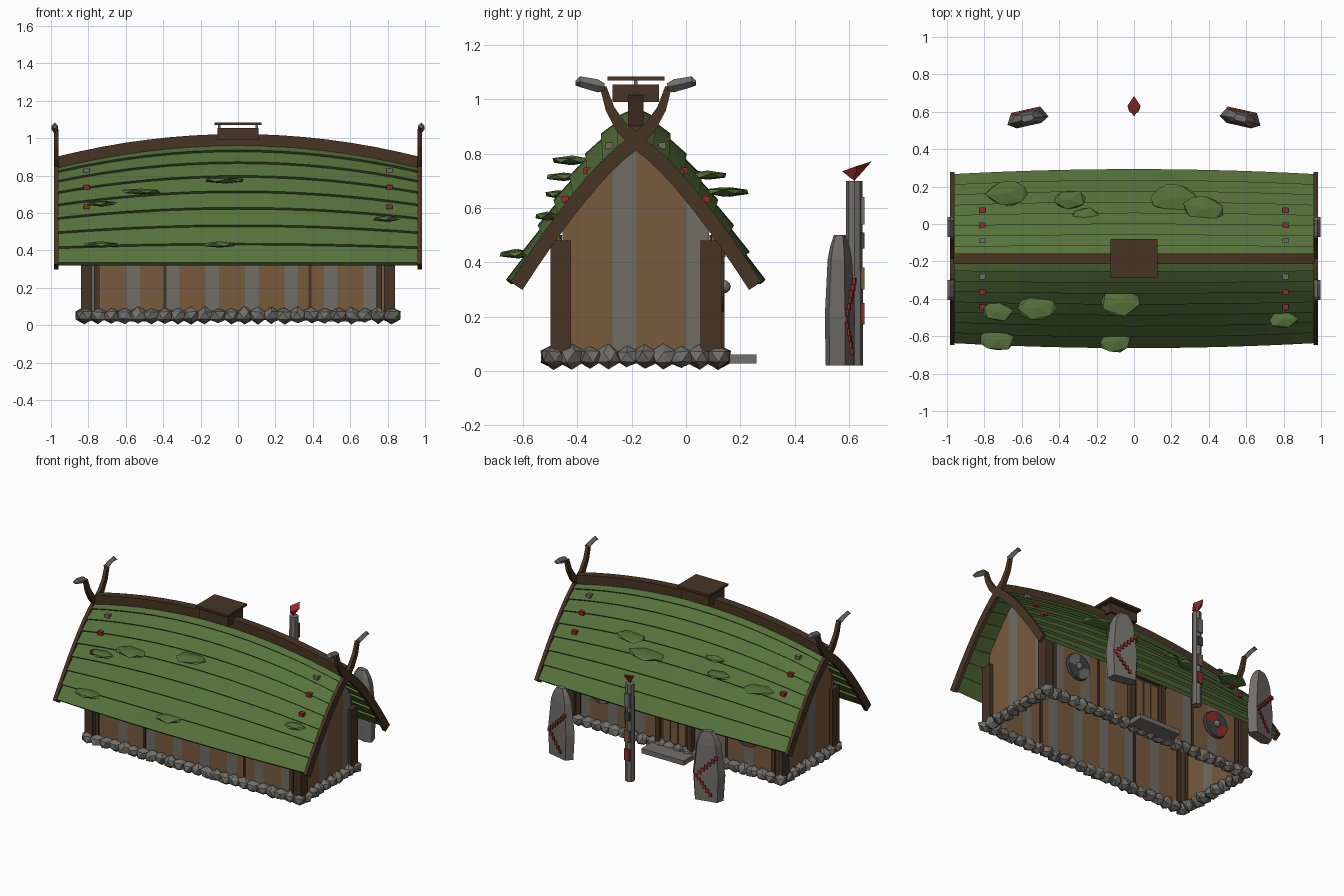
import bpy, bmesh, math, random
from mathutils import Matrix, Vector

random.seed(4)
if "Cube" in bpy.data.objects:
    bpy.data.objects.remove(bpy.data.objects["Cube"])


def material(name, *rgb):
    m = bpy.data.materials.new(name)
    m.use_nodes = True
    m.diffuse_color = (*rgb, 1)
    m.node_tree.nodes["Principled BSDF"].inputs["Base Color"].default_value = (*rgb, 1)
    return m


GREEN = material("turf green", .095, .17, .045)
BROWN = material("plank brown", .19, .10, .047)
DARK = material("timber dark brown", .065, .035, .018)
ASH = material("weathered plank grey", .165, .15, .13)
STONE = material("stone grey", .165, .157, .145)
IRON = material("iron grey", .05, .053, .056)
RED = material("paint red", .28, .025, .02)

MID = -.185          # y of the ridge line
HALF = .44           # horizontal run of one roof slope
EAVE = .325
END = .965           # half length of the roof


def finish(name, bm, *mats):
    bmesh.ops.recalc_face_normals(bm, faces=bm.faces)
    me = bpy.data.meshes.new(name)
    bm.to_mesh(me)
    bm.free()
    ob = bpy.data.objects.new(name, me)
    bpy.context.collection.objects.link(ob)
    for m in mats:
        me.materials.append(m)
    return ob


def box(name, x, y, z, mat):
    """Box from three (low, high) ranges."""
    bm = bmesh.new()
    bmesh.ops.create_cube(bm, size=1)
    for v in bm.verts:
        v.co = [a + (b - a) * (c + .5) for (a, b), c in zip((x, y, z), v.co)]
    return finish(name, bm, mat)


def loft(name, sections, mat):
    """Skin closed rings of points and cap both ends."""
    bm = bmesh.new()
    rings = [[bm.verts.new(p) for p in s] for s in sections]
    n = len(rings[0])
    for a, b in zip(rings, rings[1:]):
        for i in range(n):
            j = (i + 1) % n
            bm.faces.new((a[i], a[j], b[j], b[i]))
    bm.faces.new(rings[0])
    bm.faces.new(rings[-1])
    return finish(name, bm, mat)


def add_rock(bm, center, scale, rough):
    vs = bmesh.ops.create_icosphere(bm, subdivisions=1, radius=1)["verts"]
    turn = Matrix.Rotation(random.uniform(0, 6), 3, 'Z')
    for v in vs:
        p = turn @ v.co * random.uniform(1 - rough, 1 + rough)
        v.co = [c + s * q for c, s, q in zip(center, scale, p)]


def ridge(x):
    return .85 + .12 * (1 - (x / END) ** 2)


def roof(x, d, side, lift=0):
    """Point on the curved roof at run d from the ridge."""
    bulge = 1 + .06 * (1 - (x / END) ** 2)
    z = EAVE + (ridge(x) - EAVE) * (1 - (d / HALF) ** 1.3)
    return Vector((x, MID + side * (d * bulge + lift * .75), z + lift * .65))


# Roof: overlapping rows of turf on both slopes
ROWS, STEPS = 8, 16
xs = [END * (2 * i / STEPS - 1) for i in range(STEPS + 1)]
for side in (-1, 1):
    for r in range(ROWS):
        d0, d1 = HALF * r / ROWS, HALF * (r + 1) / ROWS
        loft(f"roof_row_{r}", [[roof(x, d0, side), roof(x, d1, side, .016),
             roof(x, d1, side, -.008), roof(x, d0, side, -.02)] for x in xs], GREEN)
    # Pegs near the gables
    for x in (-.81, .81):
        for d, mat in ((.085, ASH), (.165, RED), (.245, RED)):
            p = roof(x, d, side, .014)
            box("roof_peg", *[(c - h, c + h) for c, h in zip(p, (.017, .014, .012))], mat)

# Ridge beam
loft("ridge_beam", [[(x, MID + w, ridge(x) + h) for w, h in
     ((-.028, -.01), (-.028, .052), (.028, .052), (.028, -.01))] for x in xs], DARK)

# Moss clumps
bm = bmesh.new()
for x, y, z, r in ((-.73, -.47, .65, .09), (-.52, -.45, .715, .11), (-.07, -.42, .775, .12),
                   (.8, -.51, .57, .085), (-.73, -.62, .43, .105), (-.1, -.63, .43, .1),
                   (-.68, .16, .66, .12), (-.35, .13, .66, .095), (-.26, .04, .72, .09),
                   (.21, .14, .66, .14), (.37, .08, .72, .12)):
    add_rock(bm, (x, y, z), (r, r * .62, .017), .12)
finish("moss_clumps", bm, GREEN)

# Gable boards crossing into horns with pale tips
for end in (-1, 1):
    for side in (-1, 1):
        path = [roof(END, HALF * k / 8, 1) for k in range(8, 0, -1)]
        path = [(p.y - MID, p.z - .012) for p in path]
        path += [(-.005, .85), (-.055, .9), (-.095, .965), (-.12, 1.045)]
        rings = []
        for i, (d, z) in enumerate(path):
            a, b = path[max(i - 1, 0)], path[min(i + 1, len(path) - 1)]
            t = Vector((b[0] - a[0], b[1] - a[1])).normalized()
            w = .027 if i < 9 else .027 - .005 * (i - 8)
            rings.append([(end * (.972 + e), MID + side * (d + f * w * t.y), z - f * w * t.x)
                          for e, f in ((-.012, -1), (.012, -1), (.012, 1), (-.012, 1))])
        loft("gable_board", rings, DARK)
        tip = ((-.115, 1.045, .014), (-.14, 1.05, .024), (-.205, 1.065, .02), (-.222, 1.06, .008))
        loft("horn_tip", [[(end * (.98 + e * .018), MID + side * d, z + f * h) for e, f in
             ((-1, 0), (0, 1), (1, 0), (0, -1))] for d, z, h in tip], STONE)

# Smoke vent: open frame with a raised lid
for s in (-1, 1):
    box("vent_side", sorted((s * .11, s * .095)), (-.27, -.1), (.99, 1.055), DARK)
    y = MID + s * .0775
    box("vent_end", (-.11, .11), (y - .0075, y + .0075), (.99, 1.055), DARK)
    box("vent_lid_post", (s * .1 - .006, s * .1 + .006), (MID - .006, MID + .006), (1.04, 1.072), ASH)
box("vent_lid", (-.125, .125), (-.29, -.08), (1.069, 1.084), DARK)


# Plank walls: strips coloured by position
def wall(name, edges, point, top, is_grey):
    bm = bmesh.new()
    for a, b in zip(edges, edges[1:]):
        f = bm.faces.new([bm.verts.new(point(u, z)) for u, z in
                          ((a, .06), (b, .06), (b, top(b)), (a, top(a)))])
        f.material_index = int(is_grey((a + b) / 2))
    bmesh.ops.remove_doubles(bm, verts=bm.verts, dist=.0005)
    ob = finish(name, bm, BROWN, ASH)
    ob.modifiers.new("thickness", 'SOLIDIFY').thickness = .012
    ob.modifiers["thickness"].offset = 0


pale = [-.77 + .211 * k for k in range(8)]
edges = sorted([-.81, .81] + [p + h for p in pale for h in (-.036, .036)])
for side in (-1, 1):
    y = MID + side * .285
    wall("long_wall", edges, lambda u, z: (u, y, z), lambda u: .52,
         lambda u: any(abs(u - p) < .036 for p in pale))
    for x in (-.39, .385):
        box("wall_post", (x - .008, x + .008), (y - .014, y + .014), (.07, .5), DARK)
    for x in (-.755, .755):
        box("inner_post", (x - .014, x + .014), (y - .018, y + .018), (.07, .48), DARK)
    for x in (-.81, .81):
        yy = MID + side * .277
        box("corner_post", (x - .03, x + .03), (yy - .038, yy + .038), (.07, .48), DARK)

edges = [-.455, -.41, -.36, -.31, -.27, -.23, MID, -.14, -.09, -.04, 0, .045, .085]
for end in (-1, 1):
    wall("gable_wall", edges, lambda u, z: (end * .81, u, z),
         lambda u: roof(.81, abs(u - MID), 1).z - .02,
         lambda u: -.27 < u < MID or u > 0)

# Foundation stones around the perimeter
bm = bmesh.new()
X, LOW, HIGH = .82, -.488, .118
spots = [(-X + 2 * X * i / 23, y) for i in range(24) for y in (LOW, HIGH)]
spots += [(x, LOW + (HIGH - LOW) * i / 9) for i in range(1, 9) for x in (-X, X)]
for x, y in spots:
    add_rock(bm, (x, y, .052), (.052, .048, .043), .15)
finish("foundation_stones", bm, STONE)

# Door, frame and step on the back wall
box("door", (-.11, .11), (.1, .122), (.07, .42), DARK)
for x in (-.06, 0, .06):
    box("door_board", (x - .025, x + .025), (.12, .128), (.09, .4), BROWN)
for s in (-1, 1):
    box("door_jamb", (s * .125 - .018, s * .125 + .018), (.095, .142), (.06, .45), DARK)
box("door_lintel", (-.16, .16), (.095, .145), (.42, .46), DARK)
box("door_step", (-.165, .165), (.13, .26), (.027, .06), STONE)

# Round shields with painted quarters
for x, paint in ((-.57, RED), (.57, ASH)):
    bm = bmesh.new()
    bmesh.ops.create_cone(bm, cap_ends=True, cap_tris=True, segments=16, radius1=.095,
                          radius2=.09, depth=.02, matrix=Matrix.Rotation(-math.pi / 2, 4, 'X'))
    for f in bm.faces:
        c = f.calc_center_median()
        f.material_index = int(c.x * c.z > 0 and c.y > .005)
    bmesh.ops.translate(bm, verts=bm.verts, vec=(x, .13, .31))
    finish("shield", bm, IRON, paint)
    bm = bmesh.new()
    bmesh.ops.create_icosphere(bm, subdivisions=2, radius=.025,
                               matrix=Matrix.Translation((x, .14, .31)))
    finish("shield_boss", bm, STONE)

# Standing stones with a red zigzag of runes
for s in (-1, 1):
    place = Matrix.Translation((s * .57, .567, 0)) @ Matrix.Rotation(-s * .22, 4, 'Z')
    outline = ((1, -.4), (.6, -1), (-.6, -1), (-1, -.3), (-.75, .9), (.75, .9))
    levels = ((.02, .1, .04), (.2, .112, .042), (.41, .085, .035), (.46, .065, .028), (.5, .035, .018))
    parts = [loft("standing_stone", [[(a * w, b * t, z) for a, b in outline]
                                     for z, w, t in levels], STONE)]
    zigzag = [(-.07 + .14 * k / 6, .33 - .14 * k / 6) for k in range(7)]
    zigzag += [(.07 - .1 * k / 5, .19 - .12 * k / 5) for k in range(1, 6)]
    for u, z in zigzag:
        parts.append(box("rune", (u - .011, u + .011), (.03, .045), (z - .012, z + .012), RED))
    for ob in parts:
        ob.matrix_basis = place

# Totem pole with plates and a red finial
bm = bmesh.new()
bmesh.ops.create_cone(bm, cap_ends=True, segments=8, radius1=.032, radius2=.03, depth=.68,
                      matrix=Matrix.Translation((0, .62, .36)))
finish("pole", bm, STONE)
for z, h, mat in ((.21, .04, RED), (.34, .04, BROWN), (.48, .03, IRON), (.59, .05, STONE)):
    box("pole_plate", (-.02, .02), (.645, .658), (z - h, z + h), mat)
bm = bmesh.new()
for p in ((0, .62, .7), (0, .575, .735), (-.036, .63, .755), (.036, .63, .755), (0, .685, .772)):
    bm.verts.new(p)
bmesh.ops.convex_hull(bm, input=bm.verts)
finish("pole_finial", bm, RED)
